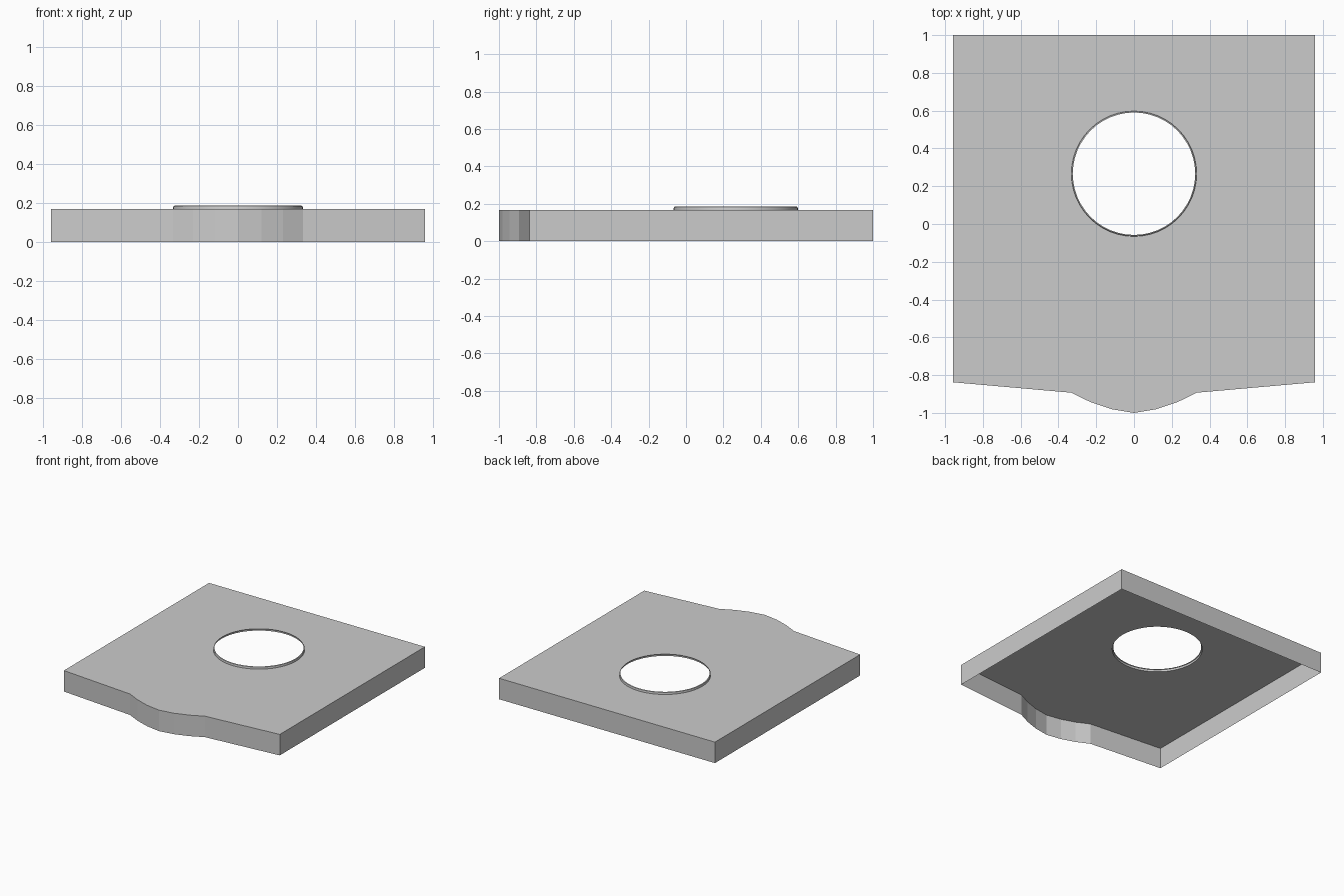
import bpy, bmesh
from math import sin, cos, pi

if "Cube" in bpy.data.objects:
    bpy.data.objects.remove(bpy.data.objects["Cube"])

HEIGHT, LIP_TOP = 0.168, 0.186
HOLE_Y, HOLE_R, SIDES = 0.266, 0.332, 48


def ring(bm, radius, z):
    return [bm.verts.new((radius * sin(2 * pi * i / SIDES),
                          HOLE_Y + radius * cos(2 * pi * i / SIDES), z)) for i in range(SIDES)]


def finish(bm, name):
    mesh = bpy.data.meshes.new(name)
    bm.to_mesh(mesh)
    bm.free()
    obj = bpy.data.objects.new(name, mesh)
    bpy.context.collection.objects.link(obj)
    return obj


# Open-bottomed plate: mirrored outline with a bulging front edge
half = [(0.12, -0.98), (0.23, -0.943), (0.332, -0.893), (0.957, -0.838), (0.957, 1)]
outline = [(0, -1)] + half + [(-x, y) for x, y in reversed(half)]

bm = bmesh.new()
top = [bm.verts.new((x, y, HEIGHT)) for x, y in outline]
base = [bm.verts.new((x, y, 0)) for x, y in outline]
hole = ring(bm, HOLE_R, HEIGHT)
edges = [bm.edges.new((loop[i - 1], loop[i])) for loop in (top, hole) for i in range(len(loop))]
bmesh.ops.triangle_fill(bm, use_beauty=True, use_dissolve=False, edges=edges, normal=(0, 0, 1))
for f in bm.faces:
    f.normal_update()
    if f.normal.z < 0:
        f.normal_flip()
for i in range(len(top)):
    bm.faces.new((base[i - 1], base[i], top[i], top[i - 1]))
finish(bm, "plate")

# Thin raised lip around the hole, curling inward at the top
bm = bmesh.new()
profile = [(HOLE_R, HEIGHT), (HOLE_R, 0.177), (HOLE_R - 0.002, 0.183), (HOLE_R - 0.008, LIP_TOP)]
rings = [ring(bm, r, z) for r, z in profile]
for low, high in zip(rings, rings[1:]):
    for i in range(SIDES):
        bm.faces.new((low[i], low[i - 1], high[i - 1], high[i]))
lip = finish(bm, "hole_lip")
bpy.context.view_layer.objects.active = lip
lip.select_set(True)
bpy.ops.object.shade_smooth_by_angle()
